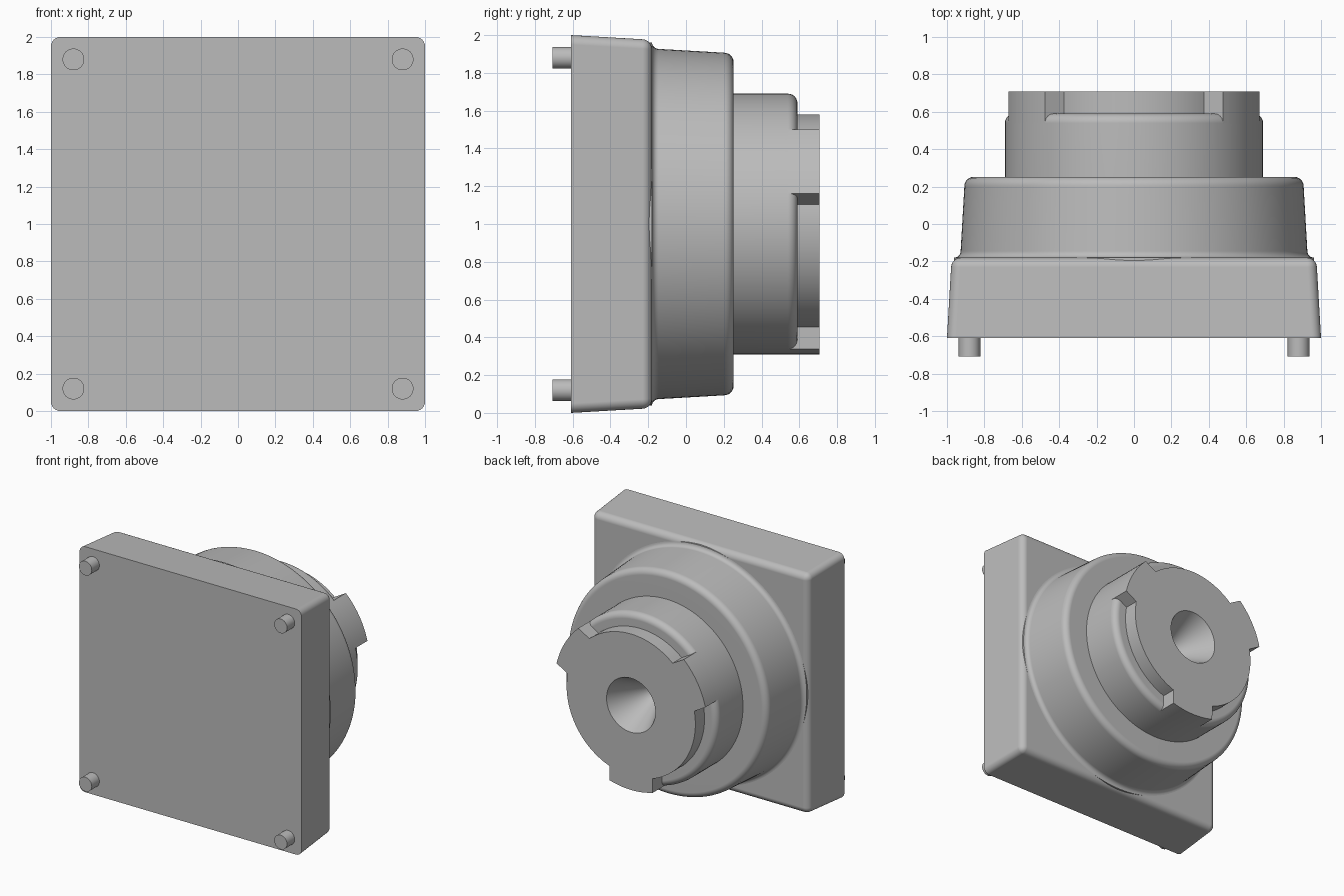
import bpy, bmesh
from math import sin, cos, radians, pi, tau

cube = bpy.data.objects.get("Cube")
if cube:
    bpy.data.objects.remove(cube, do_unlink=True)

grey = bpy.data.materials.new("grey")
grey.use_nodes = True
COLOUR = (0.5, 0.5, 0.5, 1)
grey.diffuse_color = COLOUR
grey.node_tree.nodes["Principled BSDF"].inputs["Base Color"].default_value = COLOUR

SEGMENTS = 128


def finish(bm, name):
    bmesh.ops.recalc_face_normals(bm, faces=bm.faces)
    mesh = bpy.data.meshes.new(name)
    bm.to_mesh(mesh)
    bm.free()
    mesh.materials.append(grey)
    obj = bpy.data.objects.new(name, mesh)
    bpy.context.collection.objects.link(obj)
    bpy.ops.object.select_all(action='DESELECT')
    obj.select_set(True)
    bpy.context.view_layer.objects.active = obj
    bpy.ops.object.shade_smooth_by_angle(angle=radians(30))
    weighted = obj.modifiers.new("even_shading", 'WEIGHTED_NORMAL')
    weighted.keep_sharp = True
    return obj


def point(radius, angle, y, x0=0, z0=1):
    return (x0 + radius * cos(angle), y, z0 + radius * sin(angle))


def arc(r, y, radius, start, end, steps=6):
    """Rounded corner of a profile, as (r, y) pairs."""
    angles = [radians(start + (end - start) * i / steps) for i in range(steps + 1)]
    return [(r + radius * cos(a), y + radius * sin(a)) for a in angles]


def bridge(bm, a, b):
    for i in range(len(a)):
        j = (i + 1) % len(a)
        bm.faces.new((a[i], a[j], b[j], b[i]))


def lathe(name, profile, x0=0, z0=1, segments=SEGMENTS, cap=False):
    """Turn an (r, y) profile about a y-parallel axis."""
    bm = bmesh.new()
    rings = [[bm.verts.new(point(r, tau * i / segments, y, x0, z0))
              for i in range(segments)] for r, y in profile]
    for a, b in zip(rings, rings[1:]):
        bridge(bm, a, b)
    if cap:
        bm.faces.new(rings[0])
    return finish(bm, name)


# Square base, drafted towards the back, with rounded corners and back rim
bm = bmesh.new()
bmesh.ops.create_cube(bm, size=2)
for v in bm.verts:
    back = v.co.y > 0
    half = 0.975 if back else 1
    v.co = (v.co.x * half, -0.18 if back else -0.61, 1 + v.co.z * half)
rim = [e for e in bm.edges if any(v.co.y > -0.3 for v in e.verts)]
bmesh.ops.bevel(bm, geom=rim, offset=0.05, segments=6, profile=0.5, affect='EDGES')
finish(bm, "square_base")

# Drafted round housing with a fillet at its foot
lathe("round_housing", [(0.962, -0.24)] + arc(0.962, -0.145, 0.035, 270, 180)
      + arc(0.857, 0.202, 0.05, 0, 90) + [(0.6, 0.252)])

# Collar with a rounded rim
lathe("collar", [(0.69, 0.22)] + arc(0.64, 0.54, 0.05, 0, 90) + [(0.45, 0.59)])

# Coupling disc with three straight-sided lugs and a conical recess
TAB_R, DISC_R = 0.69, 0.58
outline = []
for centre in (30, 150, 270):
    outline += [(TAB_R, radians(centre - 16.4 + 32.8 * i / 12)) for i in range(13)]
    outline += [(DISC_R, radians(centre + 19.7 + 80.6 * i / 28)) for i in range(29)]
bm = bmesh.new()
foot = [bm.verts.new(point(r, a, 0.535)) for r, a in outline]
top = [bm.verts.new(point(r, a, 0.708)) for r, a in outline]
hole = [bm.verts.new(point(0.22, a, 0.708)) for r, a in outline]
tip = [bm.verts.new(point(0.01, a, 0.30)) for r, a in outline]
bridge(bm, foot, top)
bridge(bm, top, hole)
bridge(bm, hole, tip)
bm.faces.new(tip)
finish(bm, "lugged_coupling_disc")

# Locating pins at the four front corners
for side, x in (("left", 0.88), ("right", -0.88)):
    for level, z in (("upper", 1.88), ("lower", 0.12)):
        lathe(f"{level}_{side}_pin", [(0.058, -0.708), (0.058, -0.6)], x, z, 32, cap=True)
